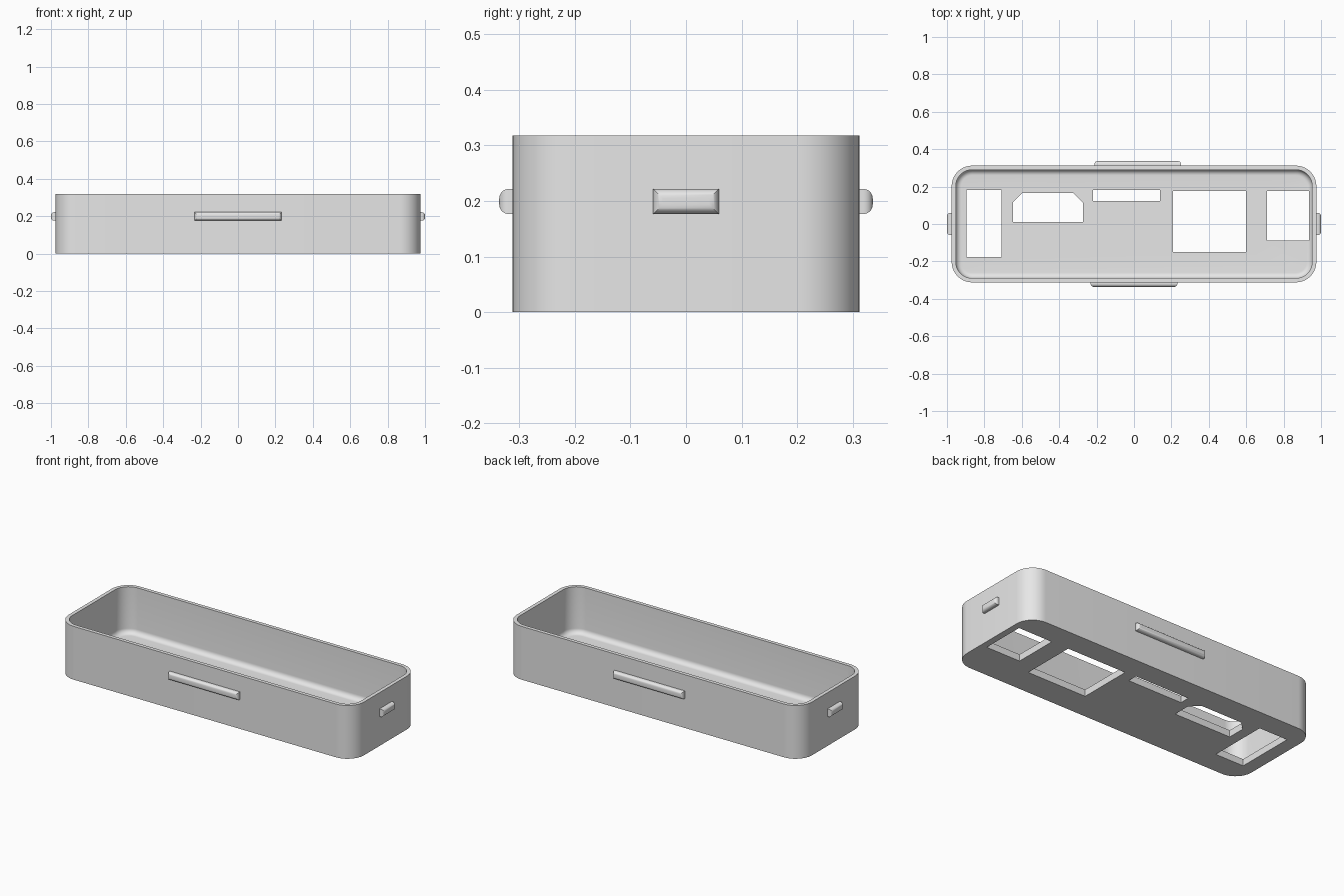
import bpy
import bmesh
from math import sin, cos, pi, radians, sqrt

cube = bpy.data.objects.get("Cube")
if cube:
    bpy.data.objects.remove(cube, do_unlink=True)

grey = bpy.data.materials.new("light grey plastic")
grey.use_nodes = True
grey.diffuse_color = (0.8, 0.8, 0.8, 1)
grey.node_tree.nodes["Principled BSDF"].inputs["Base Color"].default_value = (0.8, 0.8, 0.8, 1)

HALF_X, HALF_Y, HEIGHT = 0.975, 0.312, 0.318
CORNER, WALL, FLOOR, FILLET = 0.11, 0.022, 0.04, 0.03


def rounded_ring(inset, z, steps=12):
    """Rounded rectangle outline, pulled in by inset, at height z."""
    r = CORNER - inset
    points = []
    for i, (sx, sy) in enumerate([(1, 1), (-1, 1), (-1, -1), (1, -1)]):
        for k in range(steps + 1):
            a = (i + k / steps) * pi / 2
            points.append((sx * (HALF_X - CORNER) + r * cos(a),
                           sy * (HALF_Y - CORNER) + r * sin(a), z))
    return points


def loft(name, rings):
    """Closed solid skinned through a list of equal point rings."""
    bm = bmesh.new()
    loops = [[bm.verts.new(p) for p in ring] for ring in rings]
    for a, b in zip(loops, loops[1:]):
        for i in range(len(a)):
            j = (i + 1) % len(a)
            bm.faces.new((a[i], a[j], b[j], b[i]))
    bm.faces.new(loops[0])
    bm.faces.new(loops[-1])
    bmesh.ops.recalc_face_normals(bm, faces=bm.faces)
    mesh = bpy.data.meshes.new(name)
    bm.to_mesh(mesh)
    bm.free()
    mesh.materials.append(grey)
    obj = bpy.data.objects.new(name, mesh)
    bpy.context.collection.objects.link(obj)
    return obj


def activate(obj):
    bpy.ops.object.select_all(action='DESELECT')
    obj.select_set(True)
    bpy.context.view_layer.objects.active = obj


# Tray: outer wall, rim, inner wall, filleted floor
rings = [rounded_ring(0, 0), rounded_ring(0, HEIGHT), rounded_ring(WALL, HEIGHT)]
for k in range(9):
    a = k / 8 * pi / 2
    rings.append(rounded_ring(WALL + FILLET * (1 - cos(a)), FLOOR + FILLET * (1 - sin(a))))
tray = loft("tray", rings)


# Port openings through the floor
def rectangle(x0, x1, y0, y1):
    return [(x0, y0), (x1, y0), (x1, y1), (x0, y1)]


openings = [
    rectangle(-0.896, -0.709, -0.176, 0.182),
    [(-0.647, 0.011), (-0.273, 0.011), (-0.273, 0.115),
     (-0.324, 0.166), (-0.596, 0.166), (-0.647, 0.115)],
    rectangle(-0.219, 0.139, 0.123, 0.182),
    rectangle(0.209, 0.599, -0.15, 0.176),
    rectangle(0.711, 0.936, -0.088, 0.176),
]
for outline in openings:
    cutter = loft("opening_cutter", [[(x, y, z) for x, y in outline] for z in (-0.1, 0.15)])
    cutter.hide_render = True
    cut = tray.modifiers.new("opening", 'BOOLEAN')
    cut.operation = 'DIFFERENCE'
    cut.solver = 'EXACT'
    cut.object = cutter
    activate(tray)
    bpy.ops.object.modifier_apply(modifier=cut.name)
    bpy.data.objects.remove(cutter, do_unlink=True)


# Snap ridges: rounded on every outer edge, with mitred corners
def ridge(name, turn, wall, centre, half_length, depth):
    half_height, r, z = 0.0225, 0.017, 0.199
    steps = [(-0.01, 0)]
    for k in range(9):
        a = k / 8 * pi / 2
        steps.append((depth - r + r * sin(a), r * (1 - cos(a))))
    layers = []
    for d, e in steps:
        layer = []
        for su, sv in [(-1, -1), (1, -1), (1, 1), (-1, 1)]:
            u, w = centre + su * (half_length - e), wall + d
            layer.append((w * cos(turn) - u * sin(turn),
                          w * sin(turn) + u * cos(turn),
                          z + sv * (half_height - e)))
        layers.append(layer)
    return loft(name, layers)


parts = [
    tray,
    ridge("front_ridge", -pi / 2, HALF_Y, 0, 0.232, 0.024),
    ridge("back_ridge", pi / 2, HALF_Y, -0.02, 0.232, 0.024),
    ridge("left_ridge", 0, HALF_X, 0, 0.059, 0.025),
    ridge("right_ridge", pi, HALF_X, 0, 0.059, 0.025),
]
for part in parts:
    activate(part)
    bpy.ops.object.shade_smooth_by_angle(angle=radians(30))
